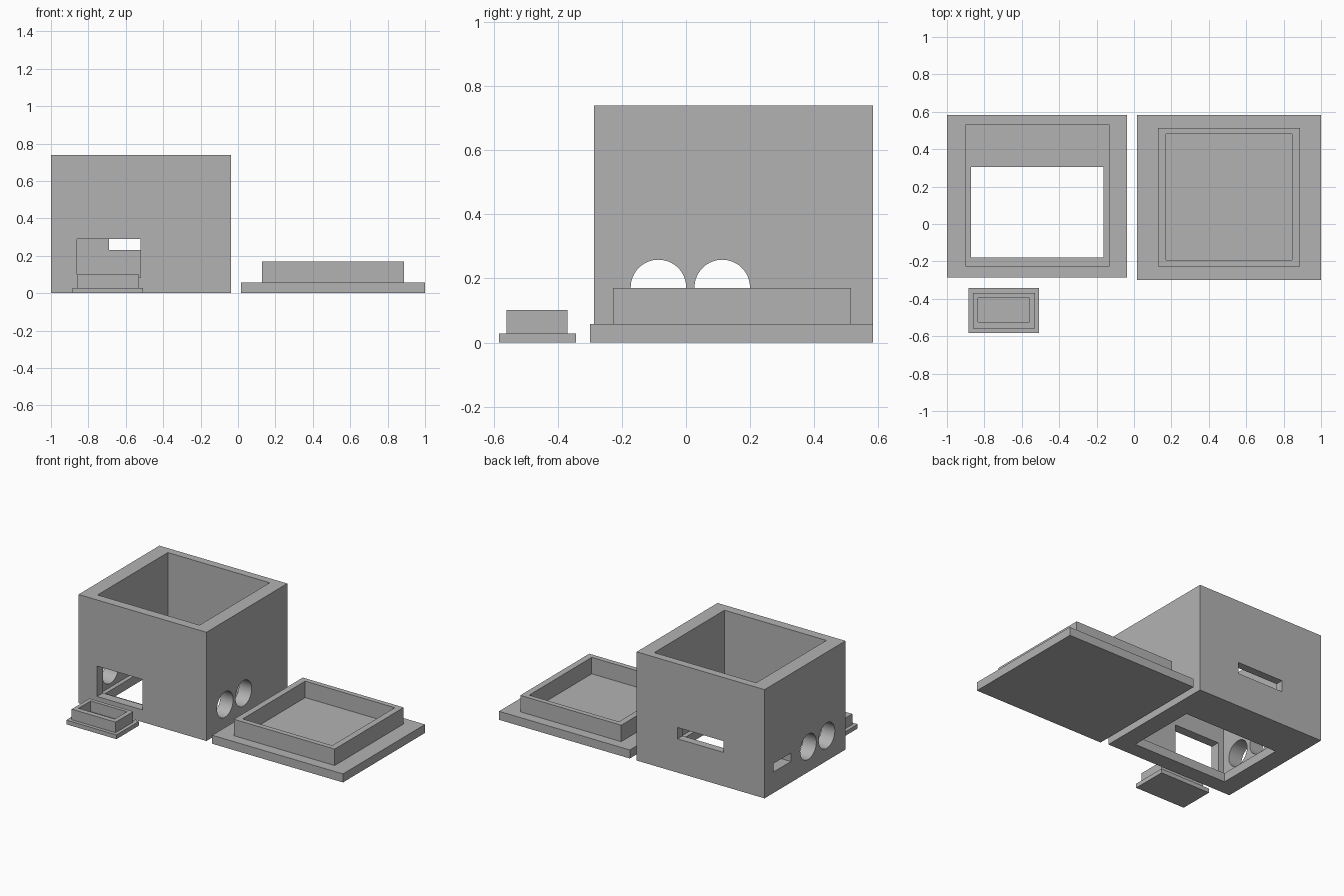
import bpy
import math

default = bpy.data.objects.get("Cube")
if default:
    bpy.data.objects.remove(default, do_unlink=True)

# One grey plastic for every part
grey = bpy.data.materials.new("grey plastic")
grey.use_nodes = True
grey.diffuse_color = (0.45, 0.45, 0.45, 1)
grey.node_tree.nodes["Principled BSDF"].inputs["Base Color"].default_value = grey.diffuse_color


def block(name, x, y, z):
    """Box from (min, max) ranges on each axis."""
    bpy.ops.mesh.primitive_cube_add(size=1, location=[sum(r) / 2 for r in (x, y, z)])
    ob = bpy.context.object
    ob.name = name
    ob.scale = [r[1] - r[0] for r in (x, y, z)]
    bpy.ops.object.transform_apply(location=True, rotation=False, scale=True)
    ob.data.materials.append(grey)
    return ob


def combine(target, tool, operation):
    """Apply a boolean and remove the tool object."""
    tool.hide_render = True
    mod = target.modifiers.new(operation.title(), 'BOOLEAN')
    mod.operation = operation
    mod.solver = 'EXACT'
    mod.object = tool
    bpy.ops.object.select_all(action='DESELECT')
    bpy.context.view_layer.objects.active = target
    target.select_set(True)
    bpy.ops.object.modifier_apply(modifier=mod.name)
    bpy.data.objects.remove(tool, do_unlink=True)


def cut(target, x, y, z):
    combine(target, block("cutter", x, y, z), 'DIFFERENCE')


def lid(name, plate, outer, inner, base, top):
    """Flat plate carrying a raised rectangular rim."""
    ob = block(name, *plate, (0, base))
    rim = block(name + "_rim", *outer, (base / 2, top))
    combine(ob, rim, 'UNION')
    cut(ob, *inner, (base, top + 0.1))
    return ob


# Housing with open top and a large opening in its floor
housing = block("housing", (-1, -0.037), (-0.287, 0.583), (0, 0.74))
cut(housing, (-0.90, -0.132), (-0.225, 0.53), (0.06, 0.9))
cut(housing, (-0.872, -0.162), (-0.18, 0.305), (-0.1, 0.2))

# Front window, back slot and small side slot
cut(housing, (-0.86, -0.52), (-0.4, -0.15), (0.083, 0.29))
cut(housing, (-0.69, -0.345), (0.45, 0.7), (0.23, 0.307))
cut(housing, (-1.1, -0.85), (0.30, 0.485), (0.143, 0.20))

# Pair of round holes through both side walls
for y in (-0.086, 0.113):
    bpy.ops.mesh.primitive_cylinder_add(vertices=64, radius=0.0865, depth=1.4,
                                        location=(-0.52, y, 0.172),
                                        rotation=(0, math.pi / 2, 0))
    drill = bpy.context.object
    drill.data.materials.append(grey)
    combine(housing, drill, 'DIFFERENCE')

# Large lid beside the housing, small window cover in front of it
big_lid = lid("large_lid", ((0.015, 1), (-0.299, 0.583)),
              ((0.128, 0.888), (-0.228, 0.514)),
              ((0.17, 0.845), (-0.193, 0.48)), 0.058, 0.17)
cover = lid("window_cover", ((-0.885, -0.507), (-0.583, -0.343)),
            ((-0.86, -0.53), (-0.56, -0.37)),
            ((-0.833, -0.56), (-0.525, -0.395)), 0.029, 0.101)

# Smooth hole walls, crisp edges elsewhere
bpy.ops.object.select_all(action='DESELECT')
for ob in (housing, big_lid, cover):
    ob.select_set(True)
bpy.context.view_layer.objects.active = housing
bpy.ops.object.shade_smooth_by_angle(angle=math.radians(30))
